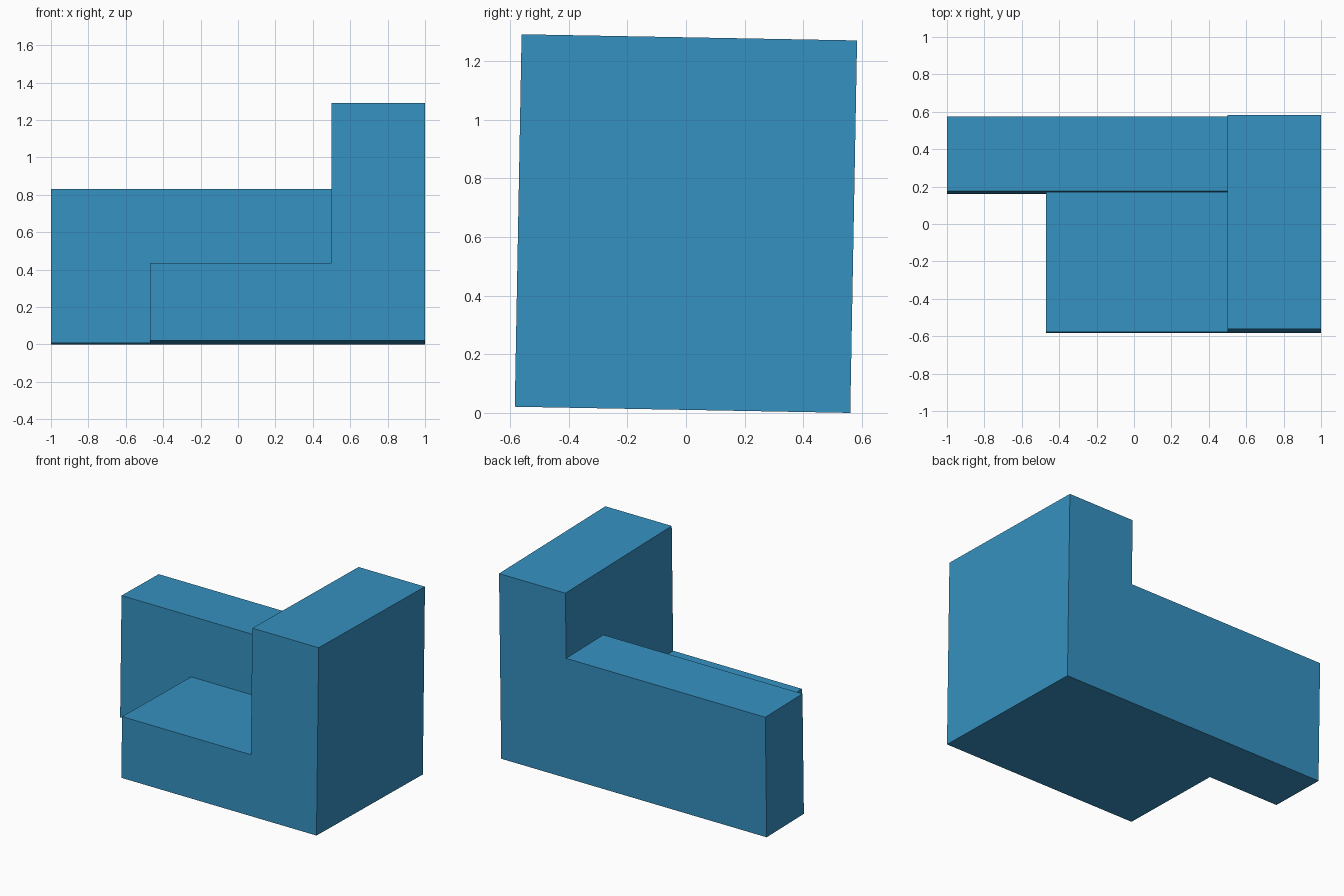
import bpy
import bmesh
import math
from mathutils import Matrix, Vector

cube = bpy.data.objects.get("Cube")
if cube:
    bpy.data.objects.remove(cube, do_unlink=True)

# Single flat colour
blue = bpy.data.materials.new("blue")
blue.use_nodes = True
COLOUR = (0.036, 0.283, 0.533, 1.0)
blue.diffuse_color = COLOUR
blue.node_tree.nodes["Principled BSDF"].inputs["Base Color"].default_value = COLOUR

# The whole model leans back about one degree, pivoting on its bottom rear edge
PIVOT = Vector((0, 0.56, 0))
LEAN = Matrix.Translation(PIVOT) @ Matrix.Rotation(math.radians(-1.05), 4, 'X')


def block(name, x, y, z):
    """Box between (min, max) ranges, with y measured forward from the rear edge."""
    size = Vector((x[1] - x[0], y[1] - y[0], z[1] - z[0]))
    centre = Vector((sum(x) / 2, sum(y) / 2, sum(z) / 2))
    bm = bmesh.new()
    bmesh.ops.create_cube(bm, size=1.0, matrix=Matrix.Translation(centre) @ Matrix.Diagonal(size).to_4x4())
    mesh = bpy.data.meshes.new(name)
    bm.to_mesh(mesh)
    bm.free()
    mesh.materials.append(blue)
    obj = bpy.data.objects.new(name, mesh)
    obj.matrix_world = LEAN
    bpy.context.scene.collection.objects.link(obj)
    return obj


DEPTH, BACK_DEPTH = 1.144, 0.40
ARM_X, SEAT_X = 0.50, -0.47

# Tall full-depth side block
block("side_tower", (ARM_X, 1.0), (-DEPTH, 0), (0, 1.27))
# Long rear wall
block("back_wall", (-1.0, ARM_X), (-BACK_DEPTH, 0), (0, 0.823))
# Low step in front of the wall
block("seat_step", (SEAT_X, ARM_X), (-DEPTH, -BACK_DEPTH), (0, 0.414))
